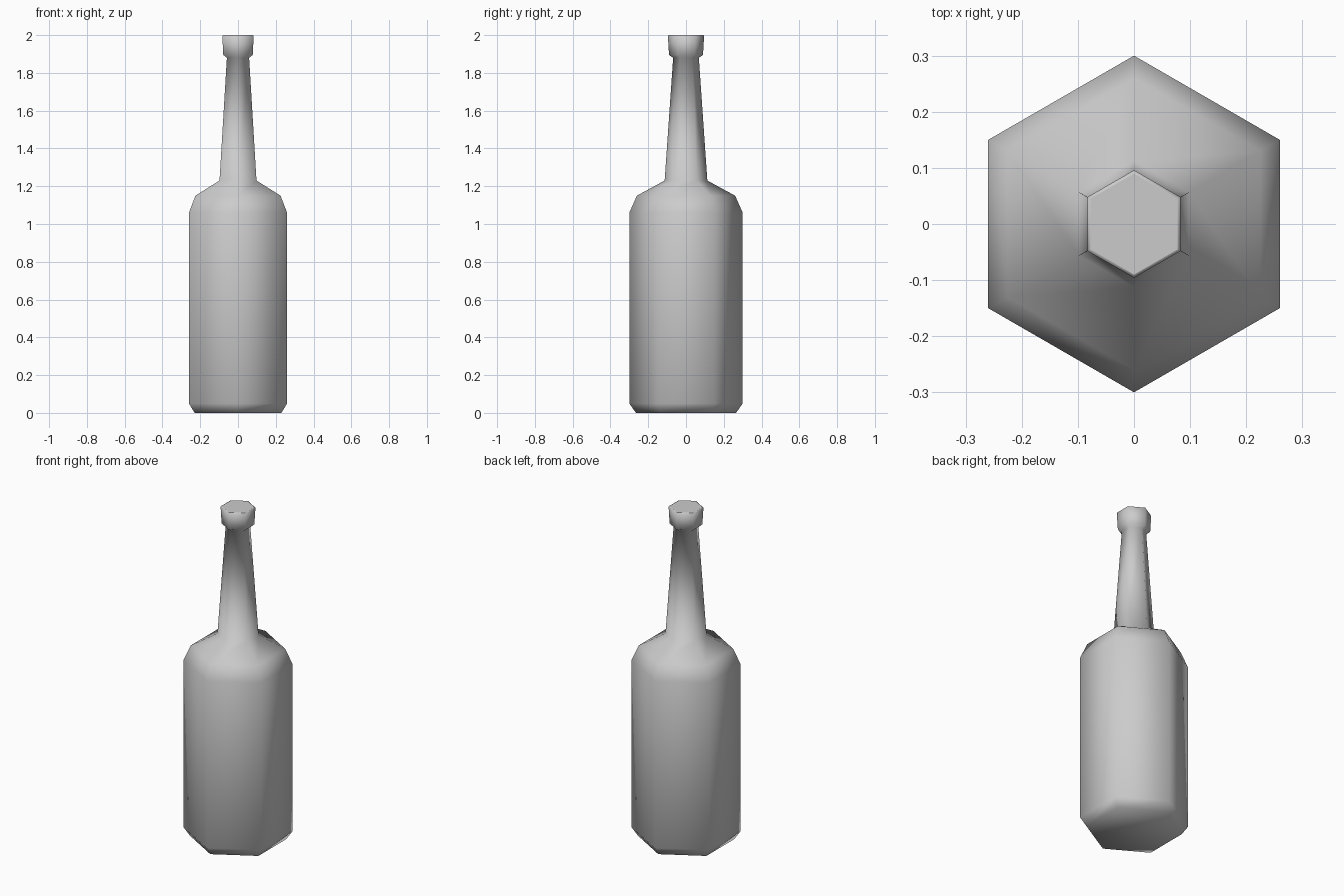
import bpy, bmesh
from math import sin, cos, pi

if "Cube" in bpy.data.objects:
    bpy.data.objects.remove(bpy.data.objects["Cube"])

SIDES = 6
# Bottle profile: (corner radius, height)
PROFILE = [(0.265, 0.0), (0.30, 0.05), (0.30, 1.06), (0.26, 1.15),
           (0.113, 1.23), (0.068, 1.88), (0.09, 1.895), (0.096, 1.997),
           (0.09, 2.0)]

bm = bmesh.new()
# Hexagonal rings with corners on the y axis
rings = [[bm.verts.new((r * sin(2 * pi * i / SIDES), -r * cos(2 * pi * i / SIDES), z))
          for i in range(SIDES)] for r, z in PROFILE]

# Smooth walls
for low, high in zip(rings, rings[1:]):
    for i in range(SIDES):
        j = (i + 1) % SIDES
        bm.faces.new((low[i], low[j], high[j], high[i])).smooth = True

# Base and flat mouth cap
bm.faces.new(rings[0][::-1]).smooth = True
cap = bm.faces.new(rings[-1])
cap.smooth = False
for e in cap.edges:
    e.smooth = False
bmesh.ops.recalc_face_normals(bm, faces=bm.faces)

mesh = bpy.data.meshes.new("bottle")
bm.to_mesh(mesh)
bm.free()
bottle = bpy.data.objects.new("bottle", mesh)
bpy.context.collection.objects.link(bottle)
